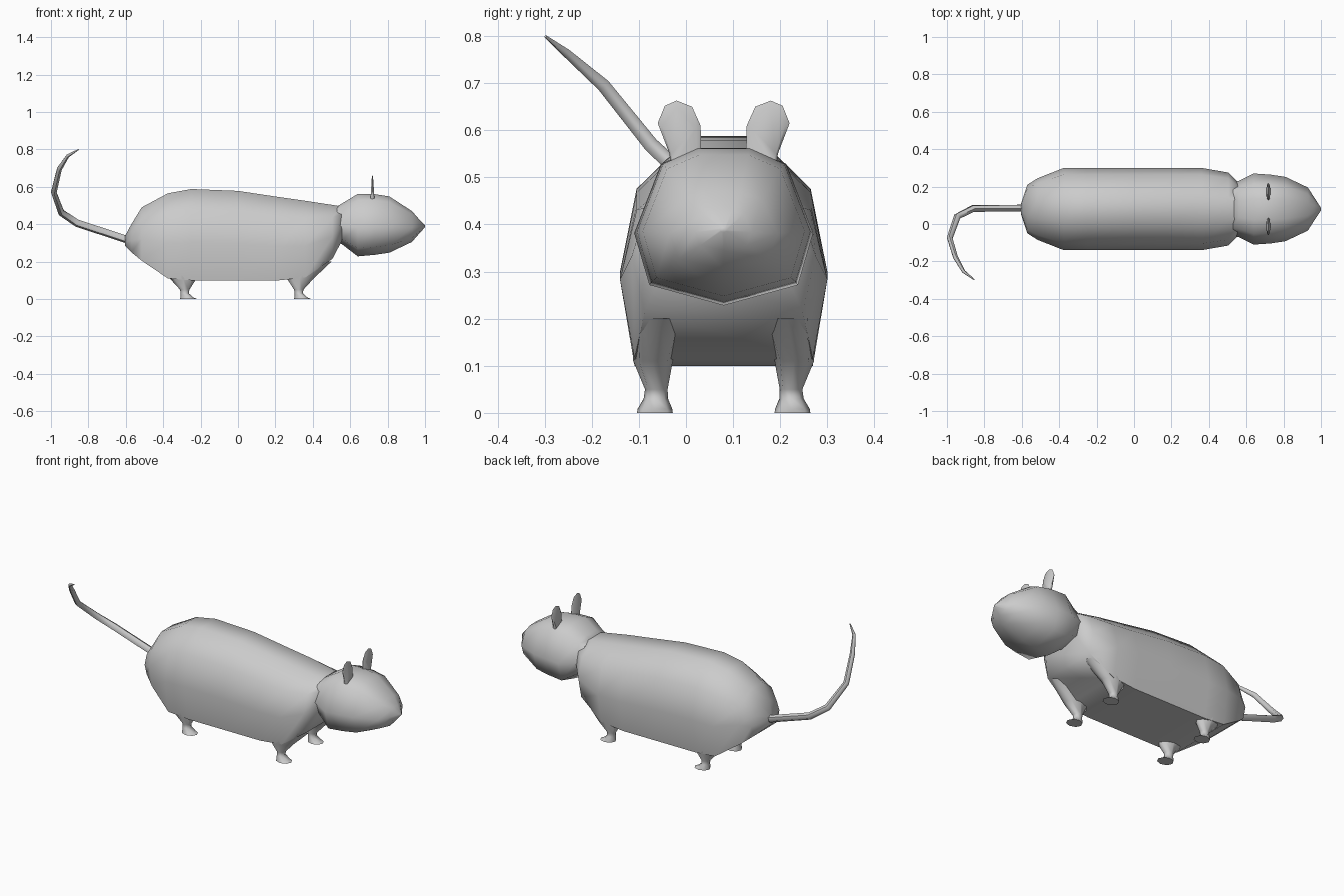
import bpy, bmesh, math
from mathutils import Vector

if "Cube" in bpy.data.objects:
    bpy.data.objects.remove(bpy.data.objects["Cube"])

CY = 0.08  # the body's centre line


def finish(name, bm, angle=60):
    bmesh.ops.recalc_face_normals(bm, faces=bm.faces)
    me = bpy.data.meshes.new(name)
    bm.to_mesh(me)
    bm.free()
    ob = bpy.data.objects.new(name, me)
    bpy.context.collection.objects.link(ob)
    bpy.ops.object.select_all(action='DESELECT')
    ob.select_set(True)
    bpy.context.view_layer.objects.active = ob
    bpy.ops.object.shade_smooth_by_angle(angle=math.radians(angle))
    return ob


def loft(name, rings, angle=60):
    """Skin a list of equally long point rings and cap both ends."""
    bm = bmesh.new()
    vr = [[bm.verts.new(p) for p in r] for r in rings]
    n = len(vr[0])
    for a, b in zip(vr, vr[1:]):
        for i in range(n):
            j = (i + 1) % n
            bm.faces.new((a[i], a[j], b[j], b[i]))
    bm.faces.new(vr[0])
    bm.faces.new(vr[-1])
    return finish(name, bm, angle)


def sections(half_profile, stations):
    """Place a mirrored unit profile (width, height) at (x, bottom, top, half width)."""
    mirror = [(-u, v) for u, v in reversed(half_profile) if u > 0]
    prof = half_profile + mirror
    return [[(x, CY + u * w, zb + v * (zt - zb)) for u, v in prof]
            for x, zb, zt, w in stations]


# Body
loft("body", sections(
    [(0.32, 1), (0.84, 0.77), (1, 0.41), (0.86, 0)],
    [(-0.605, 0.285, 0.335, 0.025), (-0.57, 0.25, 0.40, 0.13),
     (-0.515, 0.205, 0.49, 0.165), (-0.375, 0.11, 0.565, 0.22),
     (-0.25, 0.10, 0.588, 0.22), (0.0, 0.10, 0.578, 0.22),
     (0.22, 0.10, 0.545, 0.22), (0.36, 0.115, 0.525, 0.22),
     (0.505, 0.215, 0.503, 0.195), (0.555, 0.31, 0.495, 0.145)]))

# Head
loft("head", sections(
    [(0.3, 1), (0.7, 0.9), (1, 0.46), (0.83, 0.13), (0, 0)],
    [(0.53, 0.31, 0.495, 0.145), (0.56, 0.29, 0.513, 0.15),
     (0.64, 0.228, 0.562, 0.19), (0.73, 0.236, 0.561, 0.184),
     (0.81, 0.248, 0.548, 0.172), (0.93, 0.305, 0.47, 0.115),
     (0.965, 0.345, 0.43, 0.06), (1.0, 0.384, 0.394, 0.007)]))

# Ears: thin rounded plates, smaller at the back face
EAR = [(0.047, 0.54), (0.049, 0.61), (0.067, 0.65), (0.10, 0.663),
       (0.125, 0.652), (0.14, 0.615), (0.115, 0.55), (0.112, 0.52)]
for side, s in (("left", 1), ("right", -1)):
    rings = []
    for lean, k in ((0.006, 0.8), (0.0, 1.0), (-0.006, 0.85)):
        ring = []
        for y, z in EAR:
            t = (0.67 - z) / 0.13
            cy, cz = 0.094, 0.59
            ring.append((0.719 + lean * (0.5 + t * 1.2),
                         CY + s * (cy + (y - cy) * k),
                         cz + (z - cz) * (k if z > cz else 1)))
        rings.append(ring)
    loft(side + "_ear", rings)

# Legs: funnel-shaped haunch, narrow ankle, flared foot pointing forwards
for end, x0, reach in (("back", -0.285, -1), ("front", 0.325, 1)):
    for side, s in (("left", 1), ("right", -1)):
        # z, x centre, y offset, x radius, y radius
        spec = [(0.20, x0 + reach * 0.055, 0.135, 0.12, 0.06),
                (0.11, x0 + reach * 0.008, 0.150, 0.072, 0.042),
                (0.05, x0, 0.143, 0.025, 0.024),
                (0.03, x0, 0.144, 0.022, 0.026),
                (0.008, x0 + 0.012, 0.146, 0.035, 0.037),
                (0.0, x0 + 0.02, 0.146, 0.046, 0.038)]
        rings = [[(x + rx * math.cos(a), CY + s * y + ry * math.sin(a), z)
                  for a in (math.tau * i / 8 for i in range(8))]
                 for z, x, y, rx, ry in spec]
        loft(f"{end}_{side}_leg", rings)

# Tail: tapering tube swept along a bent path
PATH = [(-0.57, 0.085, 0.31, 0.02), (-0.86, 0.083, 0.405, 0.02),
        (-0.945, 0.04, 0.462, 0.019), (-0.985, -0.075, 0.57, 0.016),
        (-0.955, -0.175, 0.695, 0.014), (-0.91, -0.255, 0.765, 0.009),
        (-0.853, -0.298, 0.799, 0.003)]
pts = [Vector(p[:3]) for p in PATH]
rings = []
for i, p in enumerate(pts):
    d = (pts[min(i + 1, len(pts) - 1)] - pts[max(i - 1, 0)]).normalized()
    u = d.cross(Vector((0.6, -0.8, -0.3))).normalized()
    v = d.cross(u)
    rings.append([p + PATH[i][3] * (u * math.cos(a) + v * math.sin(a))
                  for a in (math.tau * k / 6 for k in range(6))])
loft("tail", rings)
